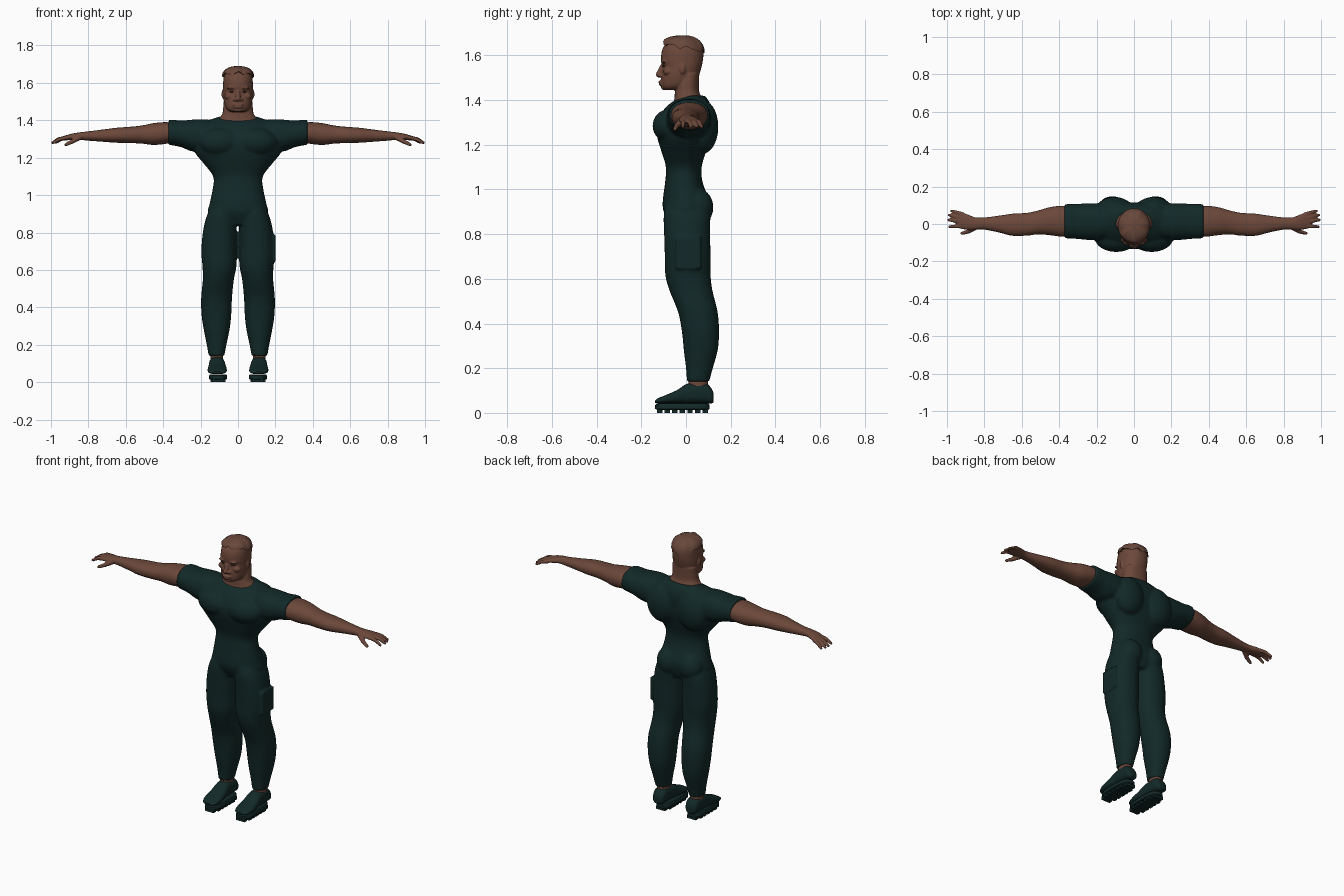
import bpy, bmesh, math
from mathutils import Vector, Matrix


def material(name, rgb):
    m = bpy.data.materials.new(name)
    m.diffuse_color = (*rgb, 1)
    return m


SUIT = material("dark teal cloth", (0.006, 0.022, 0.021))
SKIN = material("brown skin", (0.150, 0.064, 0.042))
HAIR = material("brown hair", (0.140, 0.064, 0.044))
EYE = material("dark eyes", (0.035, 0.018, 0.014))


def spline(rings, steps=4):
    """Catmull-Rom interpolation of ring parameters."""
    out = []
    for i in range(len(rings) - 1):
        p = [rings[max(0, min(len(rings) - 1, i + k))] for k in (-1, 0, 1, 2)]
        for s in range(steps):
            t = s / steps
            out.append([0.5 * (2 * b + (c - a) * t + (2 * a - 5 * b + 4 * c - d) * t * t
                               + (3 * b - a - 3 * c + d) * t ** 3) for a, b, c, d in zip(*p)])
    return out + [list(rings[-1])]


def loft(bm, rings, axis="z", s=1, n=32, power=2.2, steps=4):
    """Closed tube; each ring is (position, u min, u max, v min, v max)."""
    loops = []
    for t, u0, u1, v0, v1 in spline(rings, steps):
        loop = []
        for k in range(n):
            a = 2 * math.pi * k / n
            c, d = math.cos(a), math.sin(a)
            u = (u0 + u1) / 2 + (u1 - u0) / 2 * math.copysign(abs(c) ** (2 / power), c)
            v = (v0 + v1) / 2 + (v1 - v0) / 2 * math.copysign(abs(d) ** (2 / power), d)
            x, y, z = {"z": (u, v, t), "x": (t, u, v), "y": (u, t, v)}[axis]
            loop.append(bm.verts.new((s * x, y, z)))
        loops.append(loop)
    for a, b in zip(loops, loops[1:]):
        for k in range(n):
            bm.faces.new((a[k], a[(k + 1) % n], b[(k + 1) % n], b[k]))
    bm.faces.new(loops[0])
    bm.faces.new(loops[-1])


def blob(bm, c, r, s=1):
    m = Matrix.Translation((s * c[0], c[1], c[2])) @ Matrix.Diagonal((*r, 1))
    bmesh.ops.create_uvsphere(bm, u_segments=24, v_segments=14, radius=1, matrix=m)


def tube(bm, a, b, r0, r1, s=1):
    a, b = Vector((s * a[0], a[1], a[2])), Vector((s * b[0], b[1], b[2]))
    m = Matrix.Translation((a + b) / 2) @ (b - a).to_track_quat("Z", "Y").to_matrix().to_4x4()
    bmesh.ops.create_cone(bm, cap_ends=True, segments=12, radius1=r0, radius2=r1,
                          depth=(b - a).length, matrix=m)
    blob(bm, b, (r1, r1, r1))


def box(bm, c, size, s=1):
    m = Matrix.Translation((s * c[0], c[1], c[2])) @ Matrix.Diagonal((*size, 1))
    bmesh.ops.create_cube(bm, size=1, matrix=m)


def finish(bm, name, mat, voxel=0, smooth=0):
    bmesh.ops.recalc_face_normals(bm, faces=bm.faces)
    me = bpy.data.meshes.new(name)
    bm.to_mesh(me)
    bm.free()
    ob = bpy.data.objects.new(name, me)
    bpy.context.collection.objects.link(ob)
    me.materials.append(mat)
    if voxel:  # fuse overlapping forms into one skin
        r = ob.modifiers.new("fuse", "REMESH")
        r.mode, r.voxel_size, r.use_smooth_shade = "VOXEL", voxel, True
        if smooth:
            sm = ob.modifiers.new("soften", "SMOOTH")
            sm.factor, sm.iterations = 0.5, smooth
    else:
        bpy.ops.object.select_all(action="DESELECT")
        ob.select_set(True)
        bpy.context.view_layer.objects.active = ob
        bpy.ops.object.shade_smooth_by_angle(angle=math.radians(40))
    return ob


# Suit: torso, chest and back muscles, sleeves, legs, thigh pocket
bm = bmesh.new()
torso = [(.84, .10, -.07, .085), (.90, .16, -.10, .105), (.95, .153, -.104, .105),
         (1.03, .136, -.094, .075), (1.10, .133, -.09, .07), (1.17, .185, -.11, .09),
         (1.23, .232, -.128, .108), (1.29, .245, -.132, .115), (1.35, .225, -.105, .115),
         (1.39, .18, -.065, .105), (1.42, .10, -.01, .085)]
loft(bm, [(z, -w, w, f, b) for z, w, f, b in torso])
sleeve = [(.08, -.06, .09, 1.24, 1.395), (.18, -.085, .11, 1.23, 1.405), (.25, -.085, .11, 1.235, 1.403),
          (.30, -.08, .108, 1.255, 1.398), (.345, -.078, .107, 1.265, 1.402), (.372, -.075, .105, 1.268, 1.402)]
leg = [(.94, .01, .14, -.09, .09), (.88, .008, .17, -.10, .108), (.80, .006, .188, -.098, .108),
       (.70, .006, .196, -.095, .11), (.62, .008, .19, -.093, .11), (.55, .022, .188, -.075, .118),
       (.45, .032, .197, -.035, .142), (.36, .036, .195, -.018, .148), (.28, .045, .183, -.01, .142),
       (.20, .062, .167, 0, .12), (.14, .073, .157, .004, .104)]
for s in (1, -1):
    loft(bm, sleeve, "x", s)
    loft(bm, leg, "z", s)
    blob(bm, (.095, -.075, 1.285), (.115, .075, .075), s)
    blob(bm, (.105, .075, 1.28), (.10, .07, .12), s)
    blob(bm, (.075, .05, .92), (.075, .073, .085), s)
box(bm, (.187, .01, .715), (.026, .11, .14))
finish(bm, "suit", SUIT, .008, 3)

# Bare arms with hands
arm = [(.33, -.06, .09, 1.285, 1.38), (.38, -.068, .098, 1.275, 1.39), (.45, -.06, .09, 1.268, 1.385),
       (.51, -.055, .073, 1.275, 1.373), (.57, -.062, .06, 1.278, 1.366), (.65, -.063, .055, 1.28, 1.36),
       (.72, -.046, .045, 1.285, 1.351), (.80, -.03, .035, 1.291, 1.341), (.85, -.03, .036, 1.296, 1.335),
       (.89, -.031, .052, 1.295, 1.328), (.925, -.026, .058, 1.292, 1.318), (.94, -.018, .05, 1.294, 1.312)]
fingers = [((.91, .05), (.975, .07)), ((.92, .03), (.988, .048)),
           ((.925, .012), (.991, .022)), ((.92, -.012), (.985, -.014))]
for s, side in ((1, "left"), (-1, "right")):
    bm = bmesh.new()
    loft(bm, arm, "x", s)
    for (x0, y0), (x1, y1) in fingers:
        xm, ym = (x0 + x1) / 2, (y0 + y1) / 2
        tube(bm, (x0, y0, 1.306), (xm, ym, 1.300), .0115, .0105, s)
        tube(bm, (s * xm * s, ym, 1.300), (x1, y1, 1.281), .0105, .008, s)
    tube(bm, (.85, -.018, 1.308), (.885, -.04, 1.287), .016, .012, s)
    tube(bm, (.885, -.04, 1.287), (.92, -.05, 1.270), .012, .009, s)
    finish(bm, side + "_arm", SKIN, .005, 2)

# Head: neck, skull, nose, brow, lips and ears
bm = bmesh.new()
neck = [(1.34, .10, -.05, .08), (1.38, .118, -.058, .085), (1.405, .105, -.052, .075),
        (1.435, .084, -.05, .06), (1.47, .079, -.045, .058), (1.52, .075, -.03, .06)]
skull = [(1.446, .035, -.098, -.03), (1.455, .055, -.107, 0), (1.475, .068, -.112, .03),
         (1.51, .077, -.111, .057), (1.55, .08, -.106, .07), (1.58, .08, -.112, .076),
         (1.62, .078, -.108, .078), (1.65, .07, -.092, .068), (1.675, .045, -.06, .04), (1.682, .02, -.03, .01)]
for rings in (neck, skull):
    loft(bm, [(z, -w, w, f, b) for z, w, f, b in rings])
tube(bm, (0, -.105, 1.555), (0, -.121, 1.515), .010, .014)
blob(bm, (0, -.112, 1.482), (.030, .012, .007))
blob(bm, (0, -.112, 1.471), (.026, .011, .007))
blob(bm, (0, -.099, 1.456), (.025, .013, .011))
for s in (1, -1):
    blob(bm, (.016, -.113, 1.510), (.011, .011, .008), s)
    blob(bm, (.033, -.100, 1.572), (.028, .013, .007), s)
    blob(bm, (.048, -.082, 1.528), (.024, .020, .018), s)
    blob(bm, (.080, -.016, 1.540), (.008, .014, .024), s)
finish(bm, "head", SKIN, .004, 2)

# Eyes
for s, side in ((1, "left"), (-1, "right")):
    bm = bmesh.new()
    blob(bm, (.032, -.0955, 1.553), (.013, .010, .005), s)
    finish(bm, side + "_eye", EYE)

# Cropped hair cap with ragged lower edge, sloping down to the back
bm = bmesh.new()
n, rows, grid = 48, 8, []
for j in range(1, rows + 1):
    phi = math.pi / 2 * j / rows
    loop = []
    for k in range(n):
        a = 2 * math.pi * k / n
        rim = 1.632 - .018 * math.sin(a) + .006 * math.sin(7 * a) + (.005 if k % 4 < 2 else 0)
        r = math.sin(phi) ** .85
        loop.append(bm.verts.new((.086 * r * math.cos(a), -.009 + .093 * r * math.sin(a),
                                  rim + (1.69 - rim) * math.cos(phi))))
    grid.append(loop)
ends = (bm.verts.new((0, -.009, 1.69)), bm.verts.new((0, -.009, 1.645)))
for k in range(n):
    m = (k + 1) % n
    bm.faces.new((ends[0], grid[0][k], grid[0][m]))
    bm.faces.new((ends[1], grid[-1][m], grid[-1][k]))
    for a, b in zip(grid, grid[1:]):
        bm.faces.new((a[k], b[k], b[m], a[m]))
finish(bm, "hair", HAIR)

# Ankles, shoes and treaded soles
shoe = [(-.138, .085, .135, .045, .056), (-.125, .068, .152, .043, .066), (-.09, .06, .162, .043, .08),
        (-.04, .062, .160, .043, .102), (.0, .068, .155, .043, .128), (.04, .070, .155, .043, .135),
        (.09, .072, .152, .043, .132), (.115, .078, .146, .043, .108), (.124, .092, .132, .048, .085)]
sole = [(.014, .062, .150, -.130, .100), (.018, .058, .154, -.138, .106), (.036, .058, .154, -.138, .106),
        (.042, .062, .150, -.130, .100)]
for s, side in ((1, "left"), (-1, "right")):
    bm = bmesh.new()
    loft(bm, [(.10, .08, .148, .012, .098), (.16, .08, .148, .012, .098)], "z", s)
    finish(bm, side + "_ankle", SKIN)
    bm = bmesh.new()
    loft(bm, shoe, "y", s, power=2.6)
    finish(bm, side + "_shoe", SUIT)
    bm = bmesh.new()
    loft(bm, sole, "z", s, power=3, steps=1)
    for k in range(7):
        w = .06 if k in (0, 6) else .08
        box(bm, (.106, -.118 + .034 * k, .010), (w, .024, .020), s)
    finish(bm, side + "_sole", SUIT)
